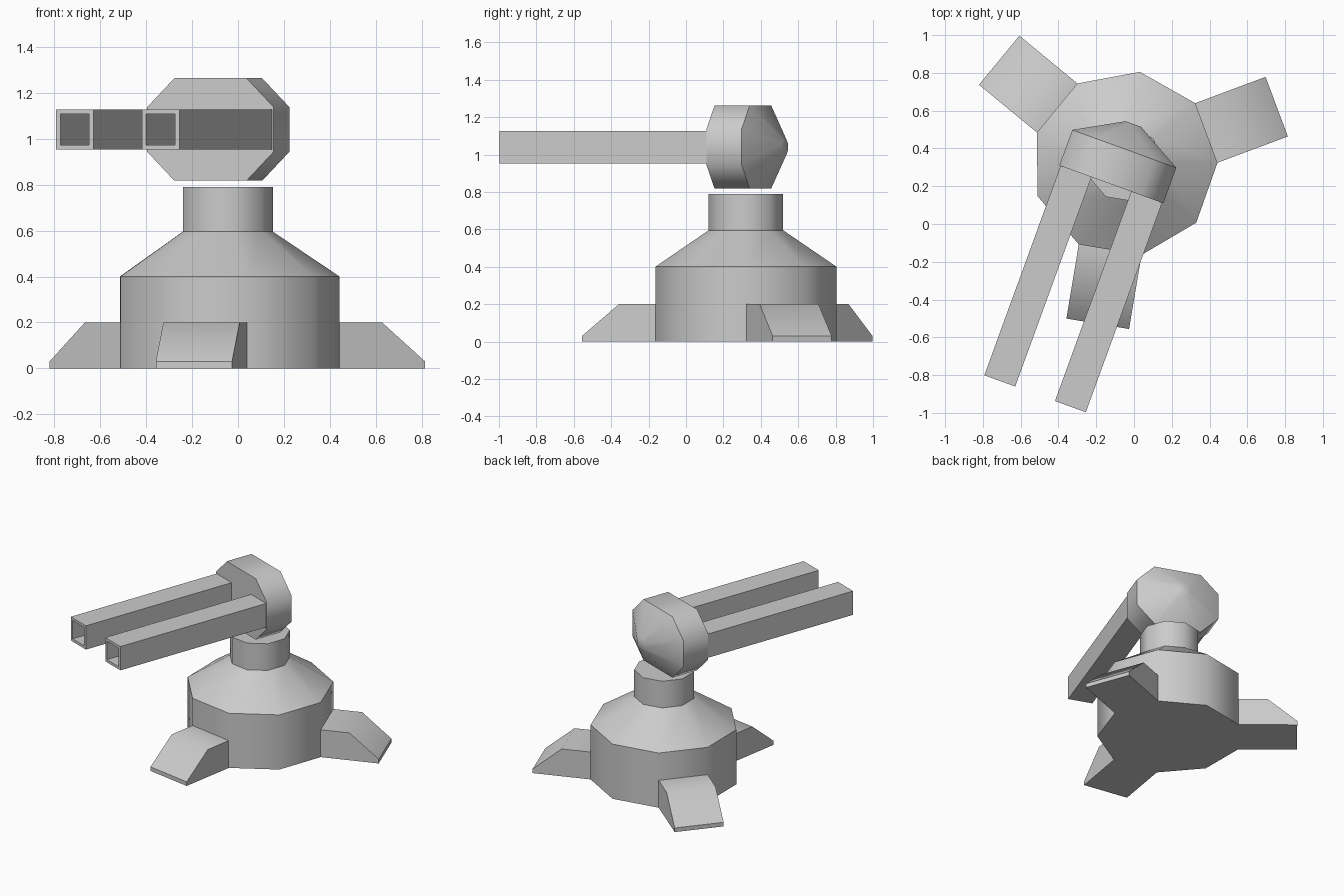
import bpy
from math import cos, sin, pi, radians

if "Cube" in bpy.data.objects:
    bpy.data.objects.remove(bpy.data.objects["Cube"])

SIDES = 9
R = 0.492
BASE = (-0.05, 0.32, 0)
HEAD = (-0.12, 0.21, 1.04)
TURN = radians(-20)


def add_object(name, verts, faces, loc, turn=0, smooth=46):
    mesh = bpy.data.meshes.new(name)
    mesh.from_pydata(verts, [], faces)
    ob = bpy.data.objects.new(name, mesh)
    bpy.context.collection.objects.link(ob)
    ob.location = loc
    ob.rotation_euler.z = turn
    bpy.ops.object.select_all(action='DESELECT')
    ob.select_set(True)
    bpy.context.view_layer.objects.active = ob
    bpy.ops.object.mode_set(mode='EDIT')
    bpy.ops.mesh.select_all(action='SELECT')
    bpy.ops.mesh.normals_make_consistent(inside=False)
    bpy.ops.object.mode_set(mode='OBJECT')
    bpy.ops.object.shade_smooth_by_angle(angle=radians(smooth))
    return ob


def bridge(rings, n, closed=False):
    """Quads between successive rings of n vertices."""
    pairs = [(k, (k + 1) % rings) for k in range(rings if closed else rings - 1)]
    return [(a * n + i, a * n + (i + 1) % n, b * n + (i + 1) % n, b * n + i)
            for a, b in pairs for i in range(n)]


def loft(name, rings, loc, turn=0):
    n = len(rings[0])
    faces = bridge(len(rings), n)
    faces += [tuple(range(n)), tuple(range((len(rings) - 1) * n, len(rings) * n))]
    return add_object(name, [v for r in rings for v in r], faces, loc, turn)


# nine-sided pedestal with sloped shoulder and neck
profile = [(R, 0), (R, 0.4), (0.202, 0.595), (0.202, 0.79)]
start = radians(0.5)
loft("pedestal", [[(r * cos(start + 2 * pi * i / SIDES),
                    r * sin(start + 2 * pi * i / SIDES), z)
                   for i in range(SIDES)] for r, z in profile], BASE)

# three feet growing out of every third side
inner, half = R * cos(pi / SIDES), R * sin(pi / SIDES)
foot = [(inner, 0), (0.86, 0), (0.86, 0.03), (0.66, 0.2), (inner, 0.2)]
n = len(foot)
foot_verts = [(x, y, z) for y in (-half, half) for x, z in foot]
foot_faces = [(i, i + 1, n + i + 1, n + i) for i in range(n - 1)]
foot_faces += [tuple(range(n)), tuple(range(n, 2 * n))]
for k in range(3):
    add_object(f"foot_{k + 1}", foot_verts, foot_faces, BASE,
               start + pi / SIDES + k * 2 * pi / 3)


# turret head: chamfered block with a faceted dome on the back
def octagon(w, h, c, y):
    q = [(w, h - c), (w - c, h), (c - w, h), (-w, h - c),
         (-w, c - h), (c - w, -h), (w - c, -h), (w, c - h)]
    return [(x, y, z) for x, z in q]


loft("turret_head", [octagon(0.293, 0.223, 0.126, 0),
                     octagon(0.293, 0.223, 0.126, 0.2),
                     octagon(0.043, 0.04, 0.02, 0.34)], HEAD, TURN)


# two hollow square barrels
def square(x, s, y):
    return [(x + a * s, y, b * s) for a, b in ((-1, -1), (1, -1), (1, 1), (-1, 1))]


for name, side in (("left_barrel", -1), ("right_barrel", 1)):
    x = side * 0.199
    rings = [square(x, s, y) for s, y in
             ((0.087, 0), (0.087, -1.18), (0.067, -1.18), (0.067, 0))]
    add_object(name, [v for r in rings for v in r], bridge(4, 4, True), HEAD, TURN)
